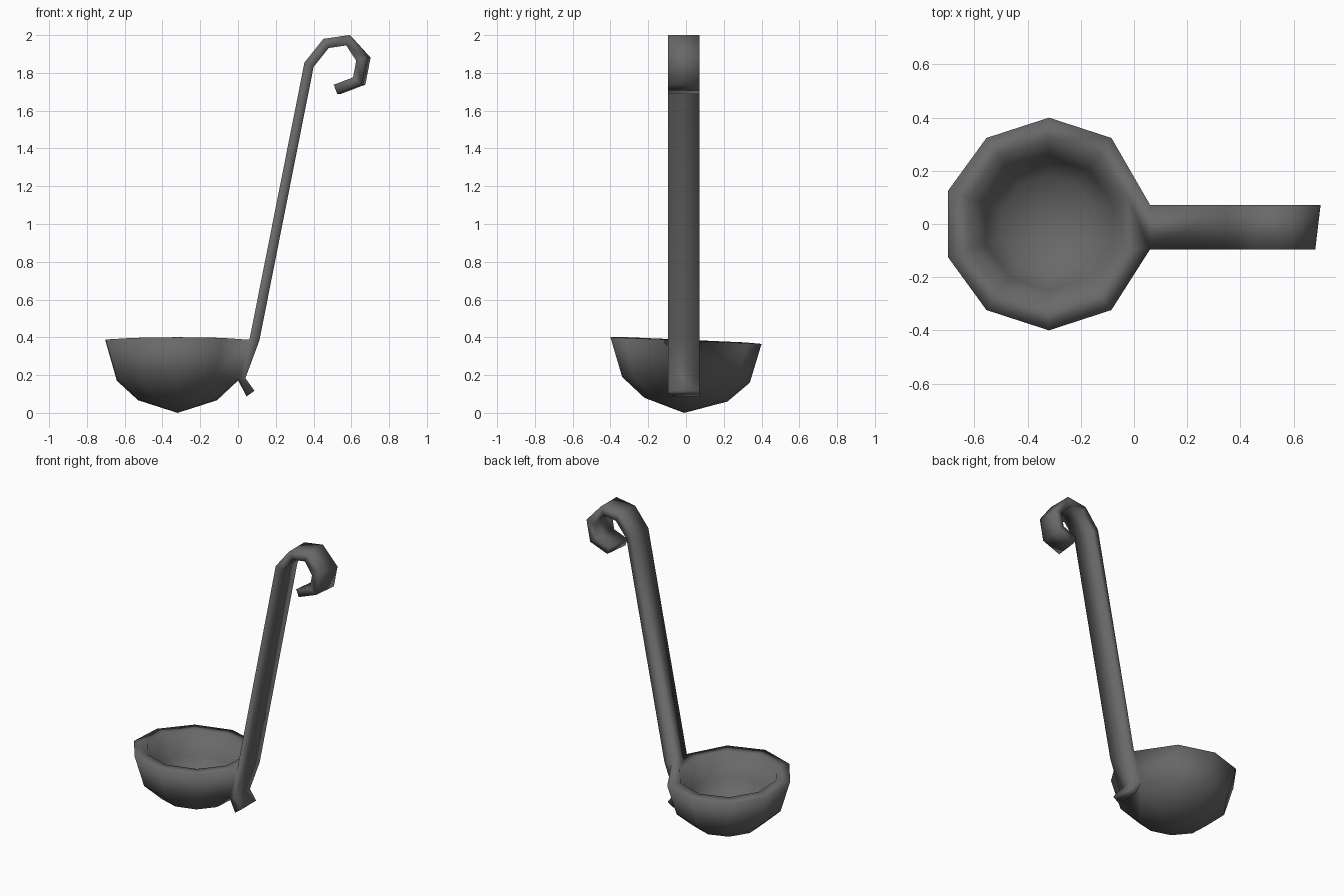
import bpy
import bmesh
import math
from mathutils import Vector

cube = bpy.data.objects.get("Cube")
if cube:
    bpy.data.objects.remove(cube, do_unlink=True)

steel = bpy.data.materials.new("dark_grey_metal")
steel.use_nodes = True
COLOUR = (0.14, 0.14, 0.14, 1)
steel.diffuse_color = COLOUR
steel.node_tree.nodes["Principled BSDF"].inputs["Base Color"].default_value = COLOUR

BACK, FRONT = 0.072, -0.095  # handle sides in y
bm = bmesh.new()


def bridge(a, b, skip=None):
    """Join two closed rings of vertices with quads, leaving out one if asked."""
    n = len(a)
    for i in range(n):
        if i != skip:
            j = (i + 1) % n
            bm.faces.new((a[i], a[j], b[j], b[i]))


# Bowl: ten-sided double wall, slightly tilted, open where the handle grows out
SIDES = 10
LAST = SIDES - 1
CENTRE_X = -0.32
TILT = -0.044
profile = [(0.22, 0.07), (0.338, 0.175), (0.4, 0.383),
           (0.314, 0.387), (0.25, 0.24), (0.185, 0.155)]
rings = []
for level, (radius, z) in enumerate(profile):
    ring = []
    for i in range(SIDES):
        angle = math.radians(18) + math.tau * i / SIDES
        x = CENTRE_X + radius * math.cos(angle)
        y = radius * math.sin(angle)
        if level in (1, 2) and i in (0, LAST):
            y = BACK if i == 0 else FRONT
        ring.append(bm.verts.new((x, y, z + TILT * y)))
    rings.append(ring)
for level in range(len(rings) - 1):
    bridge(rings[level], rings[level + 1], LAST if level == 1 else None)
for ring, z in ((rings[0], 0.0), (rings[-1], 0.115)):
    pole = bm.verts.new((CENTRE_X, -0.01, z))
    for i in range(SIDES):
        bm.faces.new((ring[i], ring[(i + 1) % SIDES], pole))

# Handle: flat bar swept along a mitred path, from the foot tab to the hook
path = [Vector(p) for p in (
    (0.066, 0.102), (0.01, 0.18), (0.088, 0.39), (0.376, 1.843), (0.466, 1.956),
    (0.583, 1.973), (0.674, 1.873), (0.652, 1.757), (0.536, 1.713))]
HALF = 0.026
sections = []
for i, point in enumerate(path):
    before = (point - path[i - 1]).normalized() if i else None
    after = (path[i + 1] - point).normalized() if i + 1 < len(path) else None
    before, after = before or after, after or before
    tangent = (before + after).normalized()
    side = Vector((-tangent.y, tangent.x)) * HALF / max(tangent.dot(before), 0.6)
    # the hook twists slightly sideways
    skew = 0.12 if i >= 6 else 0
    corners = [(1, FRONT), (1, BACK), (-1, BACK), (-1, FRONT)]
    section = []
    if i in (1, 2):
        # inner corners are shared with the bowl wall
        section = [rings[i][LAST], rings[i][0]]
        corners = corners[2:]
    for sign, y in corners:
        p = point + side * sign
        section.append(bm.verts.new((p.x + skew * (y - BACK), y, p.y)))
    sections.append(section)
for i in range(len(sections) - 1):
    bridge(sections[i], sections[i + 1], 0 if i == 1 else None)
bm.faces.new(sections[0])
bm.faces.new(sections[-1])

# One smooth shaded, welded piece
bmesh.ops.recalc_face_normals(bm, faces=bm.faces[:])
for face in bm.faces:
    face.smooth = True
mesh = bpy.data.meshes.new("ladle")
bm.to_mesh(mesh)
bm.free()
mesh.materials.append(steel)
bpy.context.collection.objects.link(bpy.data.objects.new("ladle", mesh))
